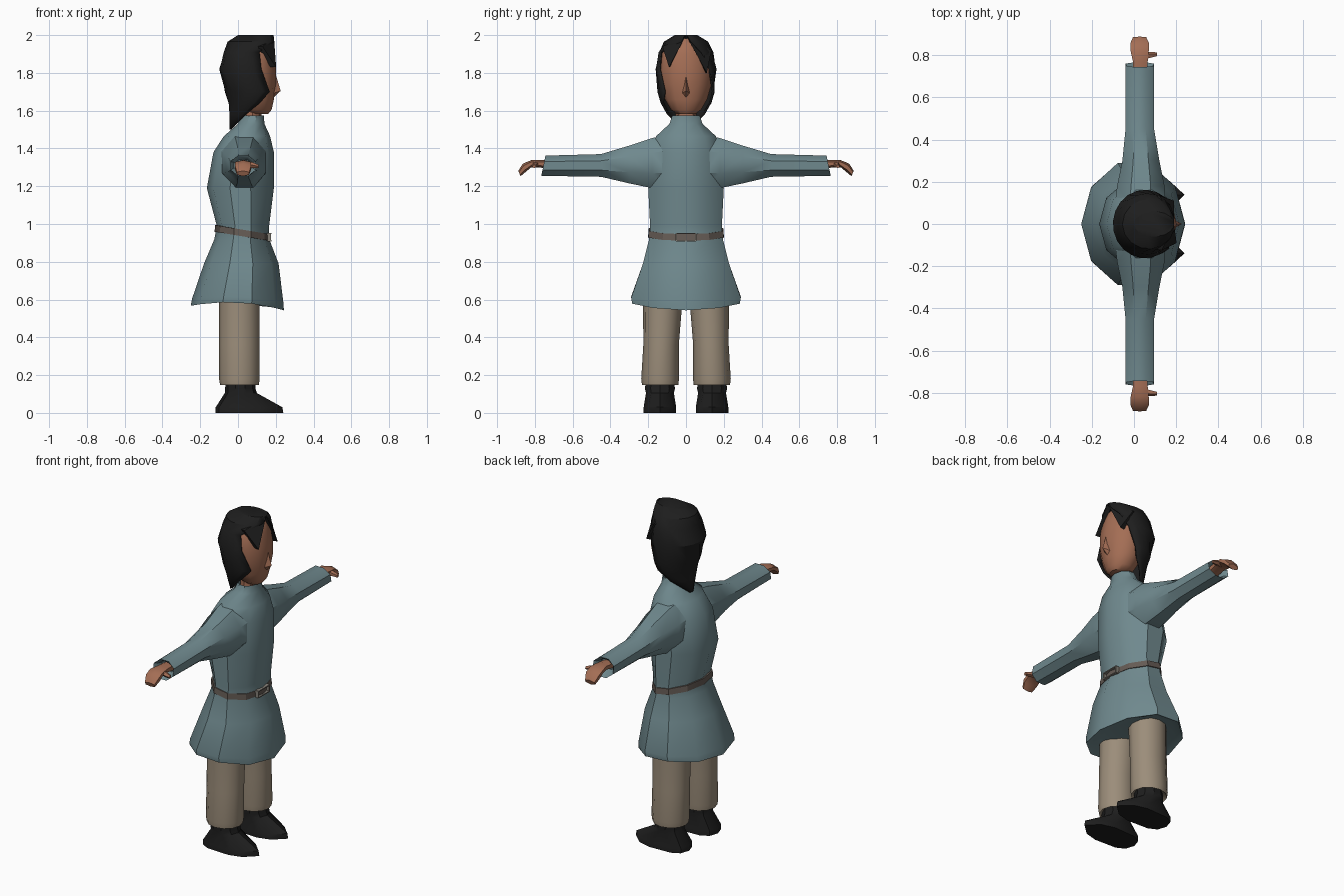
import bpy, bmesh, math
from mathutils import Vector

if "Cube" in bpy.data.objects:
    bpy.data.objects.remove(bpy.data.objects["Cube"])


def material(name, rgb):
    m = bpy.data.materials.new(name)
    m.diffuse_color = (*rgb, 1)
    m.use_nodes = True
    m.node_tree.nodes["Principled BSDF"].inputs["Base Color"].default_value = m.diffuse_color
    return m


TUNIC = material("teal cloth", (0.16, 0.25, 0.27))
SKIN = material("skin", (0.37, 0.155, 0.09))
TROUSER = material("tan cloth", (0.33, 0.267, 0.195))
BLACK = material("black", (0.013, 0.013, 0.013))
LEATHER = material("belt leather", (0.13, 0.105, 0.09))
METAL = material("buckle metal", (0.24, 0.22, 0.19))


def make(name, verts, faces, mat, angle=40):
    """Mesh object with consistent normals and smooth shading by angle."""
    me = bpy.data.meshes.new(name)
    me.from_pydata([tuple(v) for v in verts], [], faces)
    bm = bmesh.new()
    bm.from_mesh(me)
    bmesh.ops.recalc_face_normals(bm, faces=bm.faces)
    bm.to_mesh(me)
    bm.free()
    me.materials.append(mat)
    ob = bpy.data.objects.new(name, me)
    bpy.context.collection.objects.link(ob)
    bpy.ops.object.select_all(action='DESELECT')
    ob.select_set(True)
    bpy.context.view_layer.objects.active = ob
    bpy.ops.object.shade_smooth_by_angle(angle=math.radians(angle))
    return ob


def loft(name, rings, mat, caps=(True, True), closed=True, angle=40):
    """Skin a list of equal-length point rings."""
    n = len(rings[0])
    verts = [p for r in rings for p in r]
    faces = []
    for i in range(len(rings) - 1):
        for j in range(n if closed else n - 1):
            k = (j + 1) % n
            faces.append((i * n + j, i * n + k, (i + 1) * n + k, (i + 1) * n + j))
    if caps[0]:
        faces.append(tuple(range(n))[::-1])
    if caps[1]:
        faces.append(tuple(range(len(verts) - n, len(verts))))
    return make(name, verts, faces, mat, angle)


def ring(z, x0, x1, ry, n=10, cy=0, tilt=0, dip=0):
    """Horizontal oval spanning x0..x1 and cy-ry..cy+ry; tilt and dip lower the front and both ends."""
    angles = [2 * math.pi * i / n for i in range(n)]
    top = max(math.sin(a) for a in angles)
    return [Vector(((x0 + x1) / 2 + (x1 - x0) / 2 * math.cos(a),
                    cy + ry * math.sin(a) / top,
                    z - tilt * math.cos(a) - dip * math.cos(a) ** 2)) for a in angles]


def limb_ring(y, x0, x1, z0, z1, s, n=8, slant=0, drop=0):
    """Oval across an arm at distance y from the middle."""
    out = []
    for i in range(n):
        a = 2 * math.pi * (i + 0.5) / n
        k = 1 / math.cos(math.pi / n)
        out.append(Vector(((x0 + x1) / 2 + (x1 - x0) / 2 * math.cos(a) * k,
                           s * (y - slant * math.sin(a)),
                           (z0 + z1) / 2 + (z1 - z0) / 2 * math.sin(a) * k)))
    return out


# Tunic body with flared skirt and standing collar
loft("tunic", [
    ring(0.60, -0.20, 0.20, 0.25, dip=0.03, tilt=0.012),
    ring(0.585, -0.25, 0.243, 0.285, dip=0.03, tilt=0.012),
    ring(0.615, -0.243, 0.24, 0.29, dip=0.02, tilt=0.01),
    ring(0.79, -0.18, 0.215, 0.228),
    ring(0.92, -0.125, 0.165, 0.195),
    ring(0.99, -0.112, 0.165, 0.190),
    ring(1.19, -0.165, 0.19, 0.200),
    ring(1.38, -0.13, 0.19, 0.185),
    ring(1.465, -0.075, 0.17, 0.158),
    ring(1.53, 0.0, 0.14, 0.088),
    ring(1.575, 0.02, 0.137, 0.072),
    ring(1.55, 0.03, 0.125, 0.06)], TUNIC)

# Belt following the waist, lower at the front
loft("belt", [ring(z, -0.11 - g, 0.156 + g, 0.186 + g, tilt=0.024)
              for z, g in ((0.935, 0), (0.935, 0.014), (0.97, 0.011), (0.97, -0.004))],
     LEATHER, caps=(False, False), angle=30)


def box(name, c, size, mat):
    v = [Vector(c) + Vector((size[0] * i, size[1] * j, size[2] * k)) / 2
         for i in (-1, 1) for j in (-1, 1) for k in (-1, 1)]
    make(name, v, [(0, 1, 3, 2), (4, 6, 7, 5), (0, 4, 5, 1),
                   (2, 3, 7, 6), (0, 2, 6, 4), (1, 5, 7, 3)], mat)


# Belt buckle frame
for s in (1, -1):
    box("buckle_side", (0.165, s * 0.052, 0.93), (0.022, 0.008, 0.042), METAL)
    box("buckle_bar", (0.166, 0, 0.93 + s * 0.019), (0.022, 0.104, 0.006), METAL)

for s in (1, -1):
    # Sleeve with an open, slanted cuff
    loft("sleeve", [
        limb_ring(0.10, -0.09, 0.15, 1.19, 1.47, s),
        limb_ring(0.18, -0.08, 0.145, 1.19, 1.455, s),
        limb_ring(0.30, -0.055, 0.12, 1.215, 1.415, s),
        limb_ring(0.45, -0.04, 0.095, 1.25, 1.37, s),
        limb_ring(0.755, -0.04, 0.095, 1.255, 1.362, s, slant=0.012),
        limb_ring(0.735, -0.026, 0.082, 1.27, 1.35, s),
        limb_ring(0.70, -0.02, 0.075, 1.28, 1.34, s)], TUNIC, caps=(False, True))

    # Hand curving down to the fingertips
    loft("hand", [
        limb_ring(0.70, -0.005, 0.06, 1.285, 1.335, s, 6),
        limb_ring(0.77, -0.005, 0.065, 1.302, 1.337, s, 6),
        limb_ring(0.82, -0.016, 0.07, 1.302, 1.335, s, 6),
        limb_ring(0.855, -0.016, 0.07, 1.28, 1.317, s, 6, slant=-0.008),
        limb_ring(0.882, -0.005, 0.058, 1.255, 1.28, s, 6, slant=-0.006)], SKIN)
    thumb = [[Vector((x, s * (y + r * math.cos(a)), z + r * math.sin(a)))
              for a in (k * math.pi * 2 / 5 for k in range(5))]
             for x, y, z, r in ((0.04, 0.79, 1.315, 0.016), (0.075, 0.80, 1.312, 0.016),
                                (0.108, 0.803, 1.305, 0.01))]
    loft("thumb", thumb, SKIN)

    # Trouser leg
    loft("trouser_leg", [
        ring(0.165, -0.075, 0.085, 0.075, 12, s * 0.135),
        ring(0.148, -0.095, 0.11, 0.096, 12, s * 0.137),
        ring(0.18, -0.10, 0.115, 0.1, 12, s * 0.137),
        ring(0.36, -0.10, 0.115, 0.094, 12, s * 0.132),
        ring(0.62, -0.10, 0.115, 0.105, 12, s * 0.122)], TROUSER)

    # Shoe: pointed outline narrowing to an ankle shaft
    def sole(z, grow, toe):
        half = [(toe, 0), (0.17, 0.065), (0.09, 0.086), (-0.05, 0.08), (-0.1, 0.055)]
        pts = half + [(-0.118, 0)] + [(x, -y) for x, y in half[:0:-1]]
        return [Vector((x * grow, s * 0.138 + y * grow, z)) for x, y in pts]

    def ankle(z, x0, x1, r):
        return ring(z, x0, x1, r, 10, s * 0.138)

    loft("shoe", [sole(0, 1, 0.24), sole(0.03, 1, 0.235),
                  ankle(0.105, -0.07, 0.10, 0.074), ankle(0.13, -0.068, 0.092, 0.08),
                  ankle(0.18, -0.065, 0.09, 0.07)], BLACK, angle=35)

# Neck and head
loft("neck", [ring(z, 0.03, 0.125, 0.055, 8) for z in (1.50, 1.64)], SKIN)
loft("head", [
    ring(1.583, 0.05, 0.16, 0.05, 12),
    ring(1.605, 0.03, 0.178, 0.08, 12),
    ring(1.66, 0.0, 0.19, 0.112, 12),
    ring(1.74, -0.03, 0.202, 0.135, 12),
    ring(1.82, -0.04, 0.202, 0.14, 12),
    ring(1.90, -0.03, 0.188, 0.13, 12),
    ring(1.955, 0.0, 0.172, 0.09, 12),
    ring(1.982, 0.04, 0.14, 0.04, 12)], SKIN)
make("nose", [(0.197, 0, 1.80), (0.18, 0.026, 1.69), (0.18, -0.026, 1.69),
              (0.226, 0, 1.705), (0.185, 0, 1.665)],
     [(0, 1, 3), (0, 3, 2), (1, 4, 3), (2, 3, 4), (0, 2, 4, 1)], SKIN)

# Hair shell, open toward the face: z, x0, x1, half width, opening angle on each side
rows = [(2.0, 0.0, 0.19, 0.06, 10, 10), (1.965, -0.055, 0.195, 0.118, 12, 14),
        (1.91, -0.075, 0.20, 0.145, 68, 35), (1.82, -0.10, 0.205, 0.162, 62, 52),
        (1.70, -0.07, 0.22, 0.152, 50, 75), (1.64, -0.05, 0.19, 0.135, 68, 80),
        (1.58, -0.045, 0.14, 0.10, 92, 95), (1.50, -0.045, 0.03, 0.03, 140, 140)]
COLS = 15
hair_rings = []
for z, x0, x1, w, right, left in rows:
    a0, a1 = math.radians(left), math.radians(360 - right)
    angles = [a0 + (a1 - a0) * i / (COLS - 1) for i in range(COLS)]
    hair_rings.append([Vector(((x0 + x1) / 2 + (x1 - x0) / 2 * math.cos(a),
                               w * math.sin(a), z)) for a in angles])
hair = loft("hair", hair_rings, BLACK, caps=(True, False), closed=False, angle=30)
solid = hair.modifiers.new("thickness", 'SOLIDIFY')
solid.thickness = 0.01
solid.offset = -1

# Pointed forehead locks
for name, pts in (
        ("right_lock", [(0.19, -0.005, 1.99), (0.13, -0.125, 1.94), (0.202, -0.09, 1.83)]),
        ("left_lock", [(0.19, 0.005, 1.99), (0.12, 0.135, 1.92), (0.19, 0.11, 1.80)])):
    back = [(x - 0.03, y * 0.95, z) for x, y, z in pts]
    loft(name, [[Vector(p) for p in pts], [Vector(p) for p in back]], BLACK)
